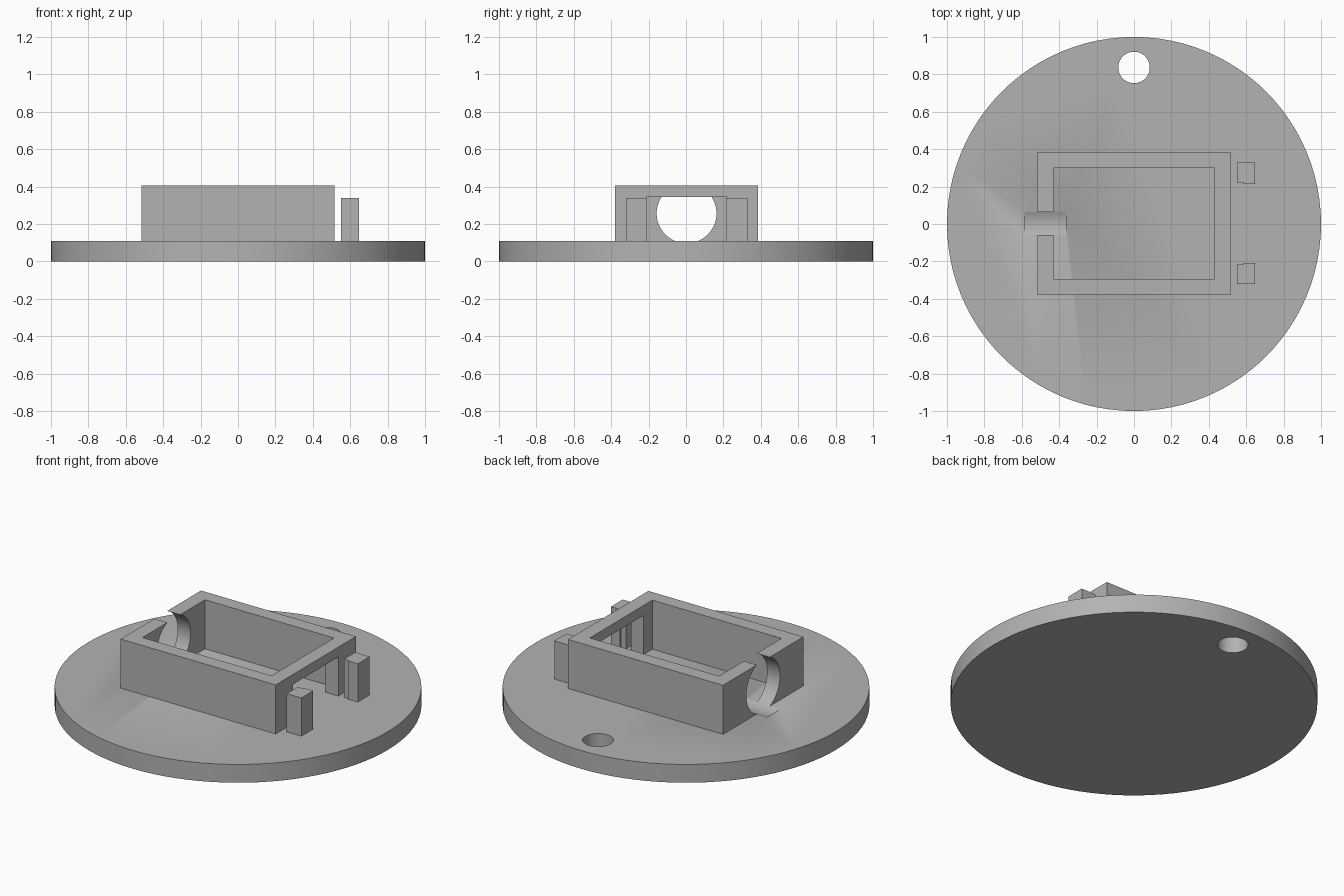
import bpy
import bmesh
from mathutils import Matrix, Vector

cube = bpy.data.objects.get("Cube")
if cube:
    bpy.data.objects.remove(cube, do_unlink=True)

BASE_TOP = 0.11
WALL_TOP = 0.405
Y0 = 0.003  # slight shift of the holder on the base

grey = bpy.data.materials.new("plain_grey")
grey.use_nodes = True
grey.diffuse_color = (0.45, 0.45, 0.45, 1)
grey.node_tree.nodes["Principled BSDF"].inputs["Base Color"].default_value = (0.45, 0.45, 0.45, 1)


def finish(name, bm):
    bmesh.ops.recalc_face_normals(bm, faces=bm.faces)
    mesh = bpy.data.meshes.new(name)
    bm.to_mesh(mesh)
    bm.free()
    mesh.materials.append(grey)
    ob = bpy.data.objects.new(name, mesh)
    bpy.context.collection.objects.link(ob)
    return ob


def prism(name, outline, z0, z1):
    """Extrude a flat outline from z0 up to z1."""
    bm = bmesh.new()
    face = bm.faces.new([bm.verts.new((x, y, z0)) for x, y in outline])
    up = bmesh.ops.extrude_face_region(bm, geom=[face])["geom"]
    verts = [v for v in up if isinstance(v, bmesh.types.BMVert)]
    bmesh.ops.translate(bm, verts=verts, vec=(0, 0, z1 - z0))
    return finish(name, bm)


def block(name, x0, x1, y0, y1, z0, z1):
    return prism(name, [(x0, y0), (x1, y0), (x1, y1), (x0, y1)], z0, z1)


def cylinder(name, centre, radius, depth, sides, axis="Z"):
    bm = bmesh.new()
    turn = Vector((0, 0, 1)).rotation_difference(
        Vector((1, 0, 0) if axis == "X" else (0, 0, 1))).to_matrix().to_4x4()
    bmesh.ops.create_cone(bm, cap_ends=True, segments=sides, radius1=radius,
                          radius2=radius, depth=depth,
                          matrix=Matrix.Translation(centre) @ turn)
    return finish(name, bm)


def cut(ob, *cutters):
    for cutter in cutters:
        mod = ob.modifiers.new(cutter.name, "BOOLEAN")
        mod.operation = "DIFFERENCE"
        mod.solver = "EXACT"
        mod.object = cutter
    bpy.context.view_layer.update()
    graph = bpy.context.evaluated_depsgraph_get()
    mesh = bpy.data.meshes.new_from_object(ob.evaluated_get(graph))
    ob.modifiers.clear()
    ob.data = mesh


def smooth(ob):
    bpy.ops.object.select_all(action="DESELECT")
    ob.select_set(True)
    bpy.context.view_layer.objects.active = ob
    bpy.ops.object.shade_smooth_by_angle(angle=0.5)


# Base disc and rectangular holder
base = cylinder("base_disc", (0, 0, BASE_TOP / 2), 1, BASE_TOP, 96)
holder = block("holder_frame", -0.516, 0.516, Y0 - 0.382, Y0 + 0.382, BASE_TOP, WALL_TOP)

# Cutters: hanging hole, pocket, slot in the left wall, round port in the right wall
hole = cylinder("hole_cutter", (0, 0.837, 0.05), 0.084, 0.4, 48)
pocket = block("pocket_cutter", -0.43, 0.43, Y0 - 0.297, Y0 + 0.297, 0, 0.6)
slot = block("slot_cutter", 0.38, 0.6, Y0 - 0.215, Y0 + 0.215, 0, 0.345)
port = cylinder("port_cutter", (-0.475, Y0, 0.257), 0.16, 0.222, 64, "X")

cut(base, hole, port)
cut(holder, pocket, slot, port)
for cutter in (hole, pocket, slot, port):
    bpy.data.objects.remove(cutter, do_unlink=True)
smooth(base)
smooth(holder)

# Two retaining posts with a slightly stepped inner face
for side, name in ((1, "post_back"), (-1, "post_front")):
    outline = [(0.55, 0.22), (0.585, 0.22), (0.585, 0.212), (0.647, 0.212),
               (0.647, 0.325), (0.55, 0.325)]
    prism(name, [(x, Y0 + side * y) for x, y in outline], BASE_TOP, 0.34)
